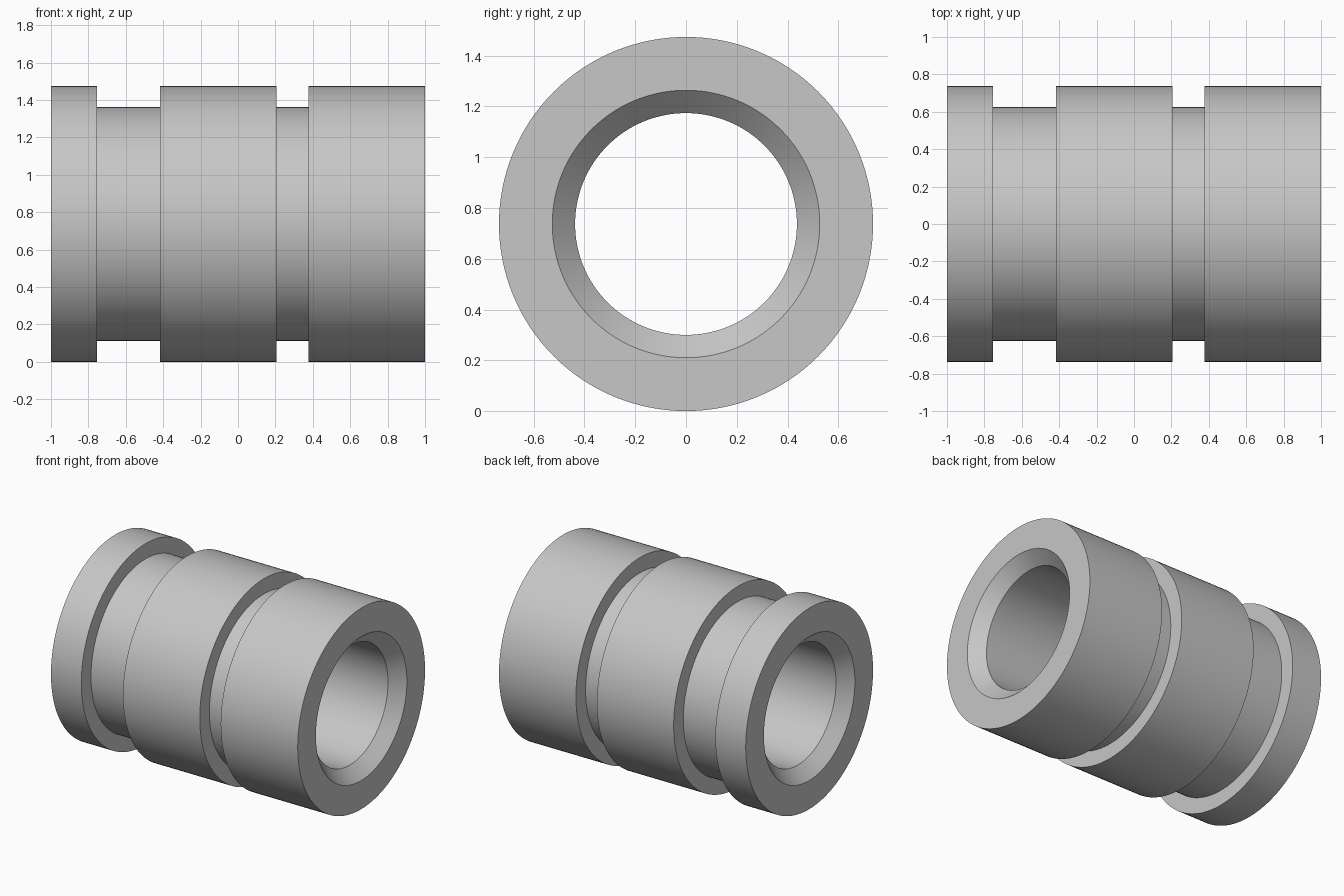
import bpy
import bmesh
import math
from mathutils import Matrix, Vector

cube = bpy.data.objects.get("Cube")
if cube:
    bpy.data.objects.remove(cube)

OUTER, GROOVE, BORE, CHAMFER = 0.737, 0.625, 0.437, 0.09
SIDES = 128
GROOVES = [(-0.754, -0.416), (0.206, 0.376)]

# Plain grey metal
grey = bpy.data.materials.new("grey_metal")
grey.use_nodes = True
colour = (0.57, 0.57, 0.57, 1)
grey.diffuse_color = colour
grey.node_tree.nodes["Principled BSDF"].inputs["Base Color"].default_value = colour

# Closed half section (x, radius): chamfered bore, then the grooved outside
section = [(1, BORE + CHAMFER), (1 - CHAMFER, BORE),
           (CHAMFER - 1, BORE), (-1, BORE + CHAMFER), (-1, OUTER)]
for start, end in GROOVES:
    section += [(start, OUTER), (start, GROOVE), (end, GROOVE), (end, OUTER)]
section.append((1, OUTER))

# Revolve the section around the x axis
bm = bmesh.new()
axis = Vector((0, 0, OUTER))
rings = []
for i in range(SIDES):
    turn = Matrix.Rotation(2 * math.pi * i / SIDES, 3, 'X')
    rings.append([bm.verts.new(axis + turn @ Vector((x, 0, r))) for x, r in section])
count = len(section)
for i in range(SIDES):
    a, b = rings[i], rings[(i + 1) % SIDES]
    for j in range(count):
        k = (j + 1) % count
        bm.faces.new((a[j], a[k], b[k], b[j]))
bmesh.ops.recalc_face_normals(bm, faces=bm.faces)

mesh = bpy.data.meshes.new("grooved_bushing")
bm.to_mesh(mesh)
bm.free()
mesh.materials.append(grey)
bushing = bpy.data.objects.new("grooved_bushing", mesh)
bpy.context.collection.objects.link(bushing)

# Smooth round walls, sharp rims
bpy.ops.object.select_all(action='DESELECT')
bushing.select_set(True)
bpy.context.view_layer.objects.active = bushing
bpy.ops.object.shade_smooth_by_angle(angle=math.radians(30))
